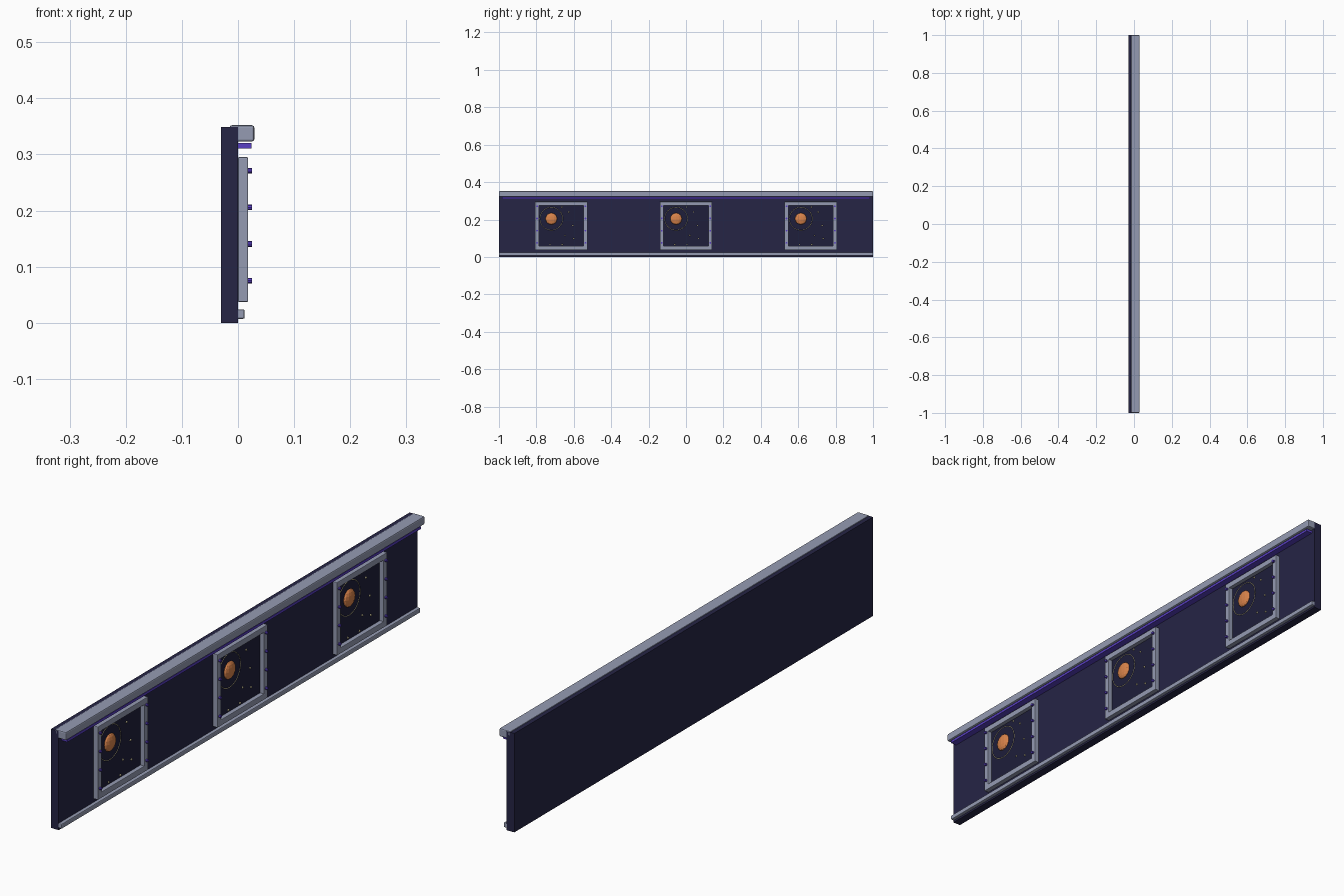
import bpy, math

if "Cube" in bpy.data.objects:
    bpy.data.objects.remove(bpy.data.objects["Cube"])


def material(name, rgb):
    m = bpy.data.materials.new(name)
    m.use_nodes = True
    m.diffuse_color = (*rgb, 1)
    node = next(n for n in m.node_tree.nodes if n.type == 'BSDF_PRINCIPLED')
    node.inputs["Base Color"].default_value = (*rgb, 1)
    return m


NAVY = material("navy wall", (0.019, 0.018, 0.06))
DARK = material("dark window", (0.013, 0.013, 0.043))
STEEL = material("blue grey metal", (0.3, 0.33, 0.45))
VIOLET = material("violet light", (0.1, 0.05, 0.55))
ORANGE = material("orange planet", (0.7, 0.23, 0.07))
CREAM = material("cream stars", (0.8, 0.72, 0.42))


def finish(name, mat):
    ob = bpy.context.object
    ob.name = name
    ob.data.materials.append(mat)
    return ob


def box(name, mat, x, y, z, bevel=0):
    """Box from (low, high) pairs on each axis."""
    mid = [(a + b) / 2 for a, b in (x, y, z)]
    bpy.ops.mesh.primitive_cube_add(size=1, location=mid)
    ob = finish(name, mat)
    ob.scale = [b - a for a, b in (x, y, z)]
    bpy.ops.object.transform_apply(location=False, rotation=False, scale=True)
    if bevel:
        mod = ob.modifiers.new("Bevel", 'BEVEL')
        mod.width = bevel
        mod.segments = 2
    return ob


# Wall, rails and light strip
FULL = (-1, 1)
box("wall", NAVY, (-0.03, 0), FULL, (0, 0.349))
box("top_rail", STEEL, (-0.015, 0.029), FULL, (0.323, 0.352), 0.004)
box("bottom_rail", STEEL, (-0.004, 0.012), FULL, (0.007, 0.024), 0.003)
box("light_strip", VIOLET, (-0.001, 0.024), (-0.985, 0.985), (0.311, 0.32))

# Star positions relative to the window centre (y, z)
STARS = [(0.04, 0.24), (0.003, 0.266), (0.062, 0.168), (0.02, 0.115),
         (0.067, 0.098), (-0.06, 0.066), (0.005, 0.066)]
HALF, BAR, LOW, HIGH = 0.14, 0.021, 0.037, 0.295


def window(c, tag):
    depth = (0, 0.018)
    box("window_pane_" + tag, DARK, (-0.001, 0.003),
        (c - HALF + 0.01, c + HALF - 0.01), (LOW + 0.01, HIGH - 0.01))
    # Frame bars
    for name, z in (("bottom", LOW), ("top", HIGH - BAR)):
        box(f"frame_{name}_{tag}", STEEL, depth, (c - HALF, c + HALF),
            (z, z + BAR), 0.002)
    for name, s in (("front", -1), ("back", 1)):
        mid = c + s * (HALF - BAR / 2)
        box(f"frame_{name}_{tag}", STEEL, depth,
            (mid - BAR / 2, mid + BAR / 2), (LOW, HIGH), 0.002)
        # Studs on the upright bars
        for i in range(4):
            z = 0.075 + i * 0.0653
            bpy.ops.mesh.primitive_cylinder_add(
                vertices=8, radius=0.005, depth=0.009,
                location=(0.0205, mid, z), rotation=(0, math.pi / 2, 0))
            finish(f"stud_{name}_{i}_{tag}", VIOLET)
    # Planet with its thin orbit ring
    at = (0.004, c - 0.053, 0.204)
    bpy.ops.mesh.primitive_uv_sphere_add(segments=12, ring_count=8,
                                         radius=0.031, location=at)
    finish("planet_" + tag, ORANGE).scale.x = 0.35
    bpy.ops.mesh.primitive_torus_add(
        major_segments=40, minor_segments=4, major_radius=0.061,
        minor_radius=0.0012, location=at, rotation=(0, math.pi / 2, 0))
    finish("orbit_ring_" + tag, CREAM)
    # Stars
    for i, (y, z) in enumerate(STARS):
        bpy.ops.mesh.primitive_ico_sphere_add(
            subdivisions=1, radius=0.004, location=(0.004, c + y, z))
        finish(f"star_{i}_{tag}", CREAM)


for c, tag in ((-0.667, "front"), (0, "middle"), (0.667, "back")):
    window(c, tag)
